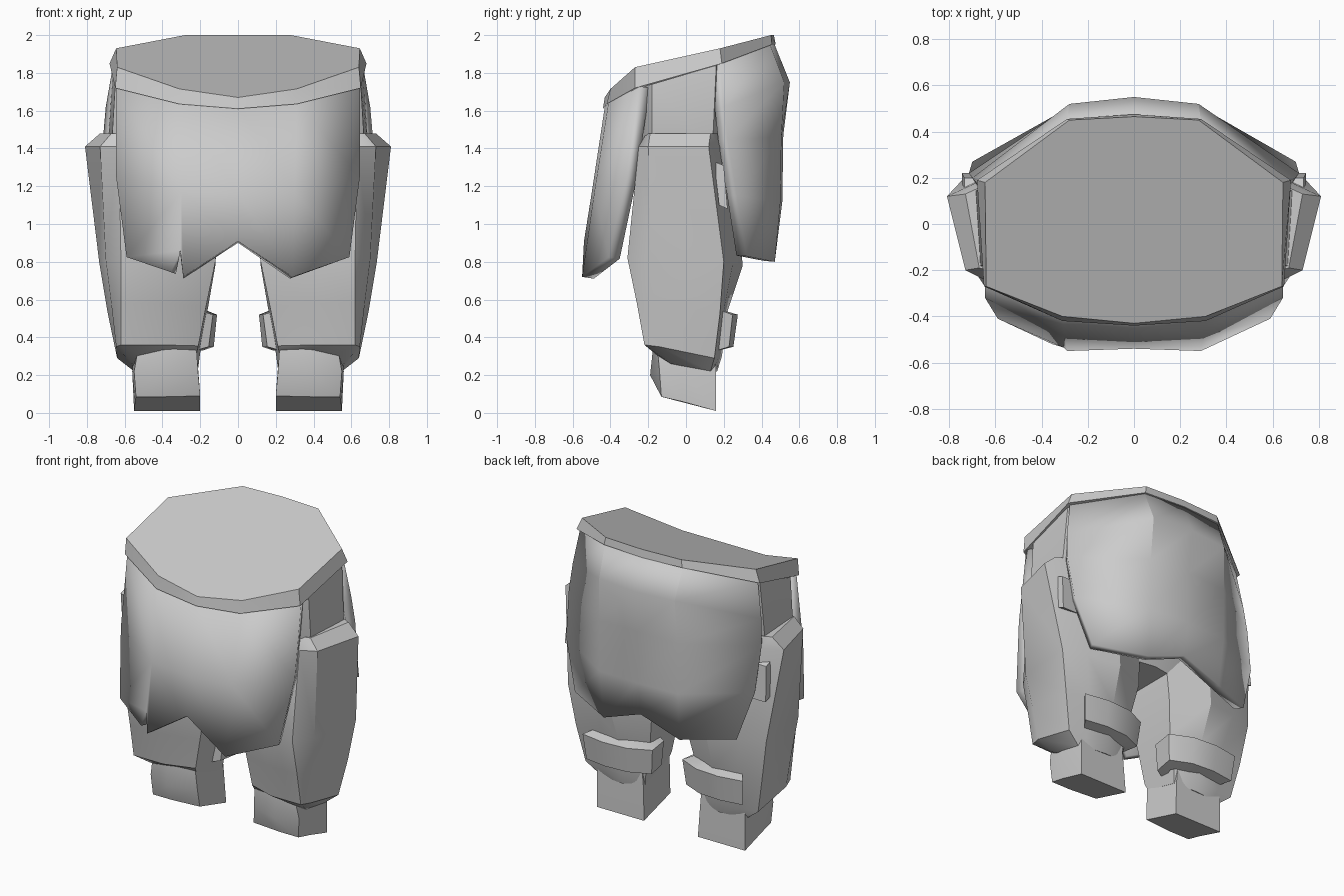
import bpy, bmesh, math
from mathutils import Vector

grey = bpy.data.materials.new("plain grey")
grey.diffuse_color = (0.6, 0.6, 0.6, 1)


def finish(name, bm, mirror=False, thick=0, angle=30):
    bmesh.ops.remove_doubles(bm, verts=bm.verts, dist=0.0005)
    bmesh.ops.recalc_face_normals(bm, faces=bm.faces)
    me = bpy.data.meshes.new(name)
    bm.to_mesh(me)
    bm.free()
    me.materials.append(grey)
    ob = bpy.data.objects.new(name, me)
    bpy.context.collection.objects.link(ob)
    if thick:
        m = ob.modifiers.new("thickness", 'SOLIDIFY')
        m.thickness = thick
        m.offset = -1
    if mirror:
        m = ob.modifiers.new("mirror", 'MIRROR')
        m.use_mirror_merge = False
    bpy.ops.object.select_all(action='DESELECT')
    ob.select_set(True)
    bpy.context.view_layer.objects.active = ob
    bpy.ops.object.shade_smooth_by_angle(angle=math.radians(angle))
    return ob


def loft(name, rings, closed=True, caps=True, **kw):
    bm = bmesh.new()
    rows = [[bm.verts.new(p) for p in r] for r in rings]
    n = len(rows[0])
    for a, b in zip(rows, rows[1:]):
        for i in range(n if closed else n - 1):
            j = (i + 1) % n
            bm.faces.new((a[i], a[j], b[j], b[i]))
    if caps:
        bm.faces.new(rows[0])
        bm.faces.new(rows[-1])
    return finish(name, bm, **kw)


def both(half):
    """Half row from the centre outwards -> full row from left to right."""
    return [(-x, y, z) for x, y, z in half[:0:-1]] + list(half)


def ring(half):
    """Half outline from front centre to back centre -> closed ring."""
    return list(half) + [(-x, y, z) for x, y, z in half[-2:0:-1]]


# Belt: sloping solid band
loft("belt", [
    ring([(0, -.43, 1.67), (.31, -.40, 1.715), (.64, -.27, 1.83),
          (.645, .18, 1.93), (.28, .45, 2.0), (0, .465, 2.0)]),
    ring([(0, -.44, 1.61), (.31, -.42, 1.635), (.65, -.27, 1.72),
          (.68, .19, 1.85), (.29, .455, 1.95), (0, .475, 1.95)])])

# Hip core between the flaps
loft("hip_core", [
    ring([(0, -.36, 1.64), (.6, -.22, 1.73), (.65, -.18, 1.74), (.66, .16, 1.84), (0, .40, 1.93)]),
    ring([(0, -.32, 1.4), (.6, -.22, 1.4), (.67, -.18, 1.4), (.69, .14, 1.4), (0, .36, 1.4)]),
    ring([(0, -.15, .95), (.4, -.2, .95), (.5, -.15, .95), (.5, .12, .95), (0, .2, .95)])])

# Front flap, with a small torn notch on its left half
front = [both([(0, -.43, 1.62), (.31, -.41, 1.645), (.645, -.25, 1.73)]),
         both([(0, -.50, 1.16), (.30, -.485, 1.17), (.645, -.32, 1.25)]),
         both([(0, -.54, .91), (.29, -.55, .72), (.59, -.41, .825)])]
bm = bmesh.new()
rows = [[bm.verts.new(p) for p in r] for r in front]
for a, b in zip(rows, rows[1:]):
    for i in range(4):
        if b is rows[2] and i == 0:
            tear = [bm.verts.new(p) for p in ((-.355, -.52, .745), (-.305, -.535, .86))]
            bm.faces.new((a[0], a[1], tear[1], tear[0], b[0]))
            bm.faces.new((a[1], b[1], tear[1]))
        else:
            bm.faces.new((a[i], a[i + 1], b[i + 1], b[i]))
finish("front_flap", bm, thick=.065)

# Back flap: curved seat panel
loft("back_flap", [
    both([(0, .465, 1.96), (.29, .445, 1.95), (.66, .18, 1.85)]),
    both([(0, .55, 1.75), (.28, .52, 1.75), (.70, .20, 1.62)]),
    both([(0, .515, 1.47), (.29, .505, 1.46), (.715, .22, 1.45)]),
    both([(0, .51, 1.12), (.29, .50, 1.12), (.70, .27, 1.15)]),
    both([(0, .48, .90), (.28, .47, .80), (.60, .32, .83)])],
    closed=False, caps=False, thick=.06)

# Legs with angular outer plate; points run inner front, front, outside, back
loft("leg", [
    [(.10, -.14, 1.48), (.36, -.20, 1.48), (.60, -.21, 1.48), (.67, -.19, 1.48),
     (.73, .13, 1.48), (.62, .18, 1.48), (.36, .25, 1.48), (.10, .16, 1.48)],
    [(.08, -.15, 1.41), (.36, -.23, 1.41), (.63, -.25, 1.41), (.73, -.20, 1.41),
     (.81, .12, 1.41), (.68, .18, 1.41), (.36, .25, 1.41), (.08, .16, 1.41)],
    [(.12, -.18, .80), (.38, -.31, .82), (.62, -.31, .82), (.70, -.19, .81),
     (.735, .20, .80), (.58, .25, .80), (.36, .30, .78), (.12, .19, .78)],
    [(.17, -.16, .56), (.39, -.26, .58), (.62, -.26, .58), (.67, -.16, .57),
     (.69, .18, .53), (.52, .20, .54), (.35, .22, .54), (.16, .15, .55)],
    [(.21, -.15, .355), (.40, -.22, .36), (.62, -.22, .36), (.645, -.14, .35),
     (.64, .15, .29), (.52, .17, .29), (.36, .19, .30), (.20, .14, .32)],
    [(.22, -.13, .31), (.40, -.17, .33), (.53, -.16, .31), (.56, -.08, .26),
     (.55, .13, .22), (.50, .15, .22), (.36, .165, .22), (.21, .13, .24)]],
    mirror=True)

# Ankle stumps with sloping sole
loft("ankle", [
    [(.22, -.14, .34), (.40, -.175, .34), (.53, -.15, .33), (.55, -.02, .33), (.54, .15, .33), (.22, .15, .33)],
    [(.21, -.13, .20), (.40, -.19, .20), (.55, -.14, .22), (.56, -.02, .22), (.55, .16, .22), (.21, .15, .22)],
    [(.20, -.12, .09), (.40, -.13, .085), (.54, -.13, .085), (.545, -.02, .06), (.55, .16, .01), (.20, .16, .01)]],
    mirror=True)

# Calf straps: curved band around the back of each leg
path = [(.17, .03), (.14, .17), (.27, .225), (.42, .235), (.57, .215)]
band = []
for x, y in path:
    c = Vector((x, y, 0))
    out = (c - Vector((.37, -.05, 0))).normalized() * .04
    inn = -out * 1.6
    band.append([c + inn + Vector((0, 0, .55)), c + out + Vector((0, 0, .52)),
                 c + out * .4 + Vector((0, 0, .35)), c + inn + Vector((0, 0, .33))])
loft("calf_strap", band, mirror=True)

# Side tabs tucked beside the back flap
loft("side_tab", [
    [(x, .15, 1.33), (x, .20, 1.31), (x + .01, .22, 1.08), (x + .01, .175, 1.10)]
    for x in (.60, .735)], mirror=True)
